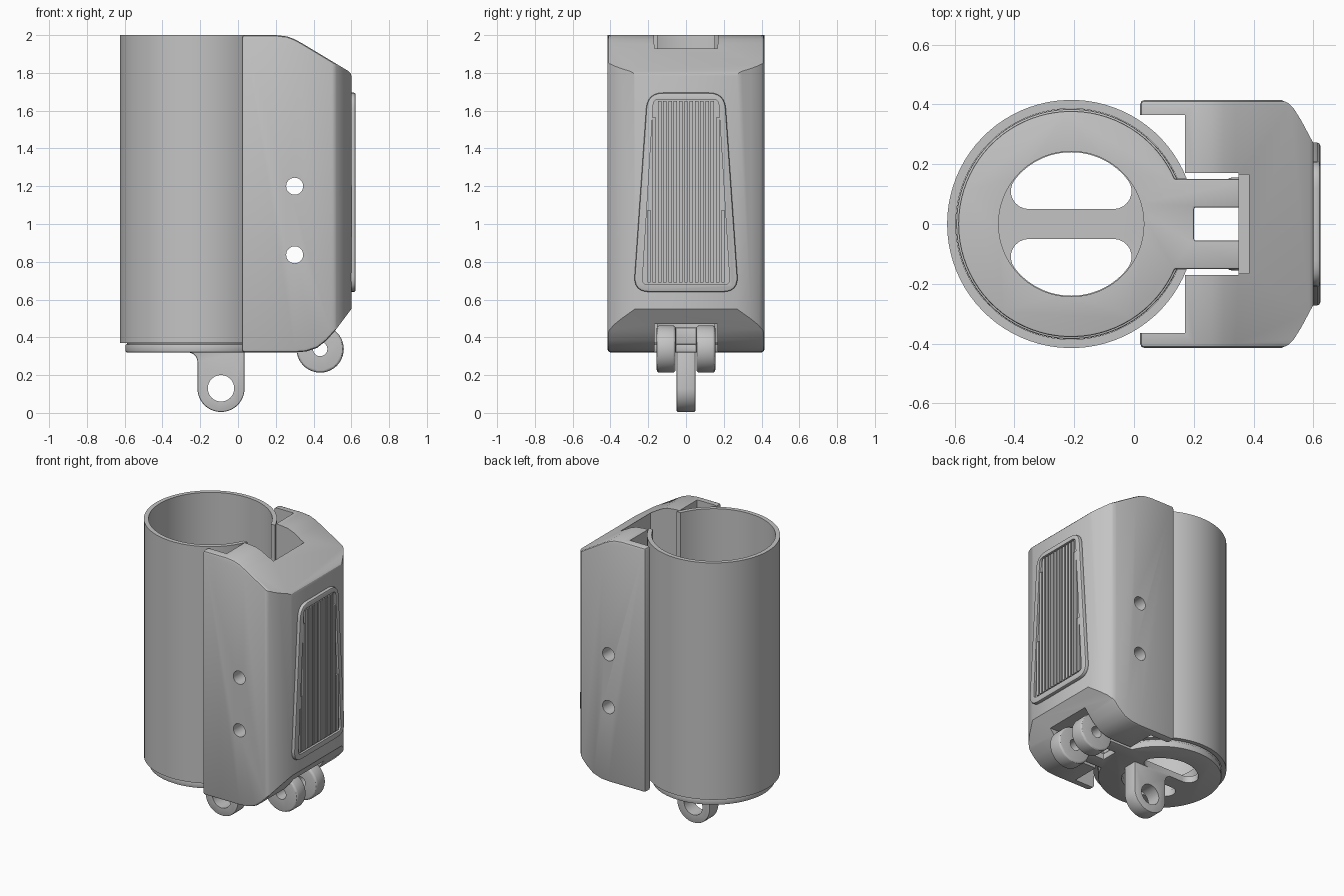
import bpy, bmesh
from math import sin, cos, asin, atan2, pi, radians
from mathutils import Vector

default = bpy.data.objects.get("Cube")
if default:
    bpy.data.objects.remove(default, do_unlink=True)

grey = bpy.data.materials.new("plain grey")
grey.use_nodes = True
COLOUR = (0.55, 0.55, 0.55, 1)
grey.diffuse_color = COLOUR
grey.node_tree.nodes["Principled BSDF"].inputs["Base Color"].default_value = COLOUR

TUBE_X = -0.21      # tube axis


def arc(cx, cy, r, a0, a1, n):
    """Points along a circular arc."""
    return [(cx + r * cos(a0 + (a1 - a0) * i / n),
             cy + r * sin(a0 + (a1 - a0) * i / n)) for i in range(n + 1)]


def rounded(corners, r, n=6):
    """Round every corner of a polygon with a quadratic curve."""
    out = []
    for i, c in enumerate(corners):
        c = Vector(c)
        p = c + (Vector(corners[i - 1]) - c).normalized() * r
        q = c + (Vector(corners[(i + 1) % len(corners)]) - c).normalized() * r
        for k in range(n + 1):
            t = k / n
            out.append(tuple(p * (1 - t) ** 2 + c * 2 * t * (1 - t) + q * t * t))
    return out


def prism(name, pts, axis, lo, hi):
    """Extrude a 2D outline along an axis."""
    place = {"x": lambda a, b, h: (h, a, b),
             "y": lambda a, b, h: (a, h, b),
             "z": lambda a, b, h: (a, b, h)}[axis]
    bm = bmesh.new()
    ends = [[bm.verts.new(place(a, b, h)) for a, b in pts] for h in (lo, hi)]
    for ring in ends:
        bm.faces.new(ring)
    for i in range(len(pts)):
        j = (i + 1) % len(pts)
        bm.faces.new((ends[0][i], ends[0][j], ends[1][j], ends[1][i]))
    bmesh.ops.recalc_face_normals(bm, faces=bm.faces)
    mesh = bpy.data.meshes.new(name)
    bm.to_mesh(mesh)
    bm.free()
    mesh.materials.append(grey)
    obj = bpy.data.objects.new(name, mesh)
    bpy.context.collection.objects.link(obj)
    return obj


def box(name, x, y, z):
    return prism(name, [(x[0], y[0]), (x[1], y[0]), (x[1], y[1]), (x[0], y[1])], "z", *z)


def rod(name, x, z, r, y0, y1, n=40):
    return prism(name, arc(x, z, r, 0, 2 * pi, n)[:-1], "y", y0, y1)


def activate(obj):
    bpy.ops.object.select_all(action="DESELECT")
    obj.select_set(True)
    bpy.context.view_layer.objects.active = obj


def cut(obj, cutter):
    """Subtract a cutter and drop it."""
    mod = obj.modifiers.new("cut", "BOOLEAN")
    mod.operation, mod.solver, mod.object = "DIFFERENCE", "EXACT", cutter
    activate(obj)
    bpy.ops.object.modifier_apply(modifier=mod.name)
    bpy.data.objects.remove(cutter, do_unlink=True)


def bevel(obj, width, segments=2):
    mod = obj.modifiers.new("bevel", "BEVEL")
    mod.width, mod.segments = width, segments
    mod.limit_method, mod.angle_limit = "ANGLE", radians(45)
    activate(obj)
    bpy.ops.object.modifier_apply(modifier=mod.name)


def smooth(obj):
    activate(obj)
    bpy.ops.object.shade_smooth_by_angle(angle=radians(30))


# Slit tube
outer, inner, gap = 0.415, 0.386, 0.15
a, b = asin(gap / outer), asin(gap / inner)
smooth(prism("tube", arc(TUBE_X, 0, outer, a, 2 * pi - a, 72)
             + arc(TUBE_X, 0, inner, 2 * pi - b, b, 72), "z", 0.37, 2.0))


def forked_disc(name, r, z0, z1):
    """Disc with a two-pronged arm towards +x."""
    a = asin(gap / r)
    prongs = [(0.385, -0.15), (0.385, -0.055), (0.2, -0.055)]
    pts = arc(TUBE_X, 0, r, a, 2 * pi - a, 72) + prongs
    pts += [(x, -y) for x, y in reversed(prongs)]
    obj = prism(name, pts, "z", z0, z1)
    bevel(obj, 0.006)
    return obj


# Bottom cap cut by two rounded half-moon openings, leaving a bar
cap = forked_disc("bottom_cap", 0.385, 0.32, 0.364)
fx, fy, fr = 0.142, 0.11, 0.06
t = atan2(fy, fx)
for side in (1, -1):
    moon = (arc(fx, fy, fr, -pi / 2, t, 8) + arc(0, 0, 0.24, t, pi - t, 24)[1:-1]
            + arc(-fx, fy, fr, pi - t, 1.5 * pi, 8))
    moon = [(TUBE_X + x, side * y) for x, y in moon]
    cut(cap, prism("opening_cutter", moon, "z", 0.2, 0.5))
smooth(cap)

# Thicker plug above the cap, open in the middle
plug = forked_disc("cap_plug", 0.378, 0.362, 0.452)
cut(plug, prism("plug_bore_cutter", arc(TUBE_X, 0, 0.243, 0, 2 * pi, 64)[:-1], "z", 0.3, 0.6))
smooth(plug)

# Hanging lug under the cap
lug_x, lug_z, lug_r = -0.09, 0.13, 0.125
lug = prism("hanging_lug", arc(lug_x, lug_z, lug_r, pi, 2 * pi, 28)
            + [(lug_x + lug_r, 0.335), (-0.265, 0.335)]
            + arc(-0.265, 0.27, 0.05, pi / 2, 0, 8), "y", -0.05, 0.05)
bevel(lug, 0.01)
cut(lug, rod("lug_hole_cutter", lug_x, lug_z, 0.07, -1, 1))
smooth(lug)

# Pair of hinge knuckles at the arm ends
for side, word in ((1, "back"), (-1, "front")):
    lo, hi = sorted((side * 0.055, side * 0.155))
    knuckle = rod("hinge_knuckle_" + word, 0.435, 0.338, 0.125, lo, hi)
    bevel(knuckle, 0.015, 3)
    cut(knuckle, rod("pin_hole_cutter", 0.435, 0.338, 0.038, -1, 1))
    smooth(knuckle)

# Grip housing: side profile with softened rims
profile = [(0.02, 0.32), (0.3, 0.32), (0.36, 0.325), (0.42, 0.345), (0.47, 0.385),
           (0.51, 0.43), (0.6, 0.55), (0.6, 1.8), (0.34, 1.956), (0.3, 1.978),
           (0.26, 1.993), (0.2, 2.0), (0.02, 2.0)]
housing = prism("grip_housing", profile, "y", -0.415, 0.415)
bevel(housing, 0.016)
# Rounded outer corners
for side in (1, -1):
    corner = [(0.625, 0.223), (0.6, 0.27), (0.56, 0.345), (0.535, 0.385),
              (0.515, 0.405), (0.485, 0.418), (0.485, 0.6), (0.8, 0.6), (0.8, 0.223)]
    cut(housing, prism("corner_cutter", [(x, side * y) for x, y in corner], "z", 0.1, 2.3))
# Tube recess with a narrower channel behind it
channel = [(-0.2, 0.365), (0.17, 0.365), (0.17, 0.17), (0.35, 0.17)]
cut(housing, prism("recess_cutter", channel + [(x, -y) for x, y in reversed(channel)],
                   "z", 0.1, 2.3))
# Deeper upper channel, hinge pocket and cross holes
cut(housing, box("channel_cutter", (0.3, 0.385), (-0.166, 0.166), (0.6, 2.2)))
cut(housing, box("pocket_cutter", (0.3, 0.8), (-0.168, 0.168), (0.1, 0.47)))
for z in (0.837, 1.2):
    cut(housing, rod("cross_hole_cutter", 0.3, z, 0.045, -1, 1, 32))
smooth(housing)

# Tapered thumb pad with a raised rim
pad = prism("grip_pad", rounded([(-0.278, 0.64), (0.278, 0.64), (0.205, 1.695),
                                 (-0.205, 1.695)], 0.085), "x", 0.59, 0.623)
bevel(pad, 0.01)
cut(pad, prism("pad_recess_cutter",
               rounded([(-0.232, 0.68), (0.232, 0.68), (0.172, 1.66),
                        (-0.172, 1.66)], 0.03), "x", 0.608, 0.7))
smooth(pad)

# Vertical ribs trimmed to the taper
for i in range(-7, 8):
    y = i * 0.028
    top = min(1.65, 0.69 + (0.218 - abs(y)) / 0.055 * 0.96)
    box("grip_rib", (0.6, 0.62), (y - 0.009, y + 0.009), (0.69, top))
